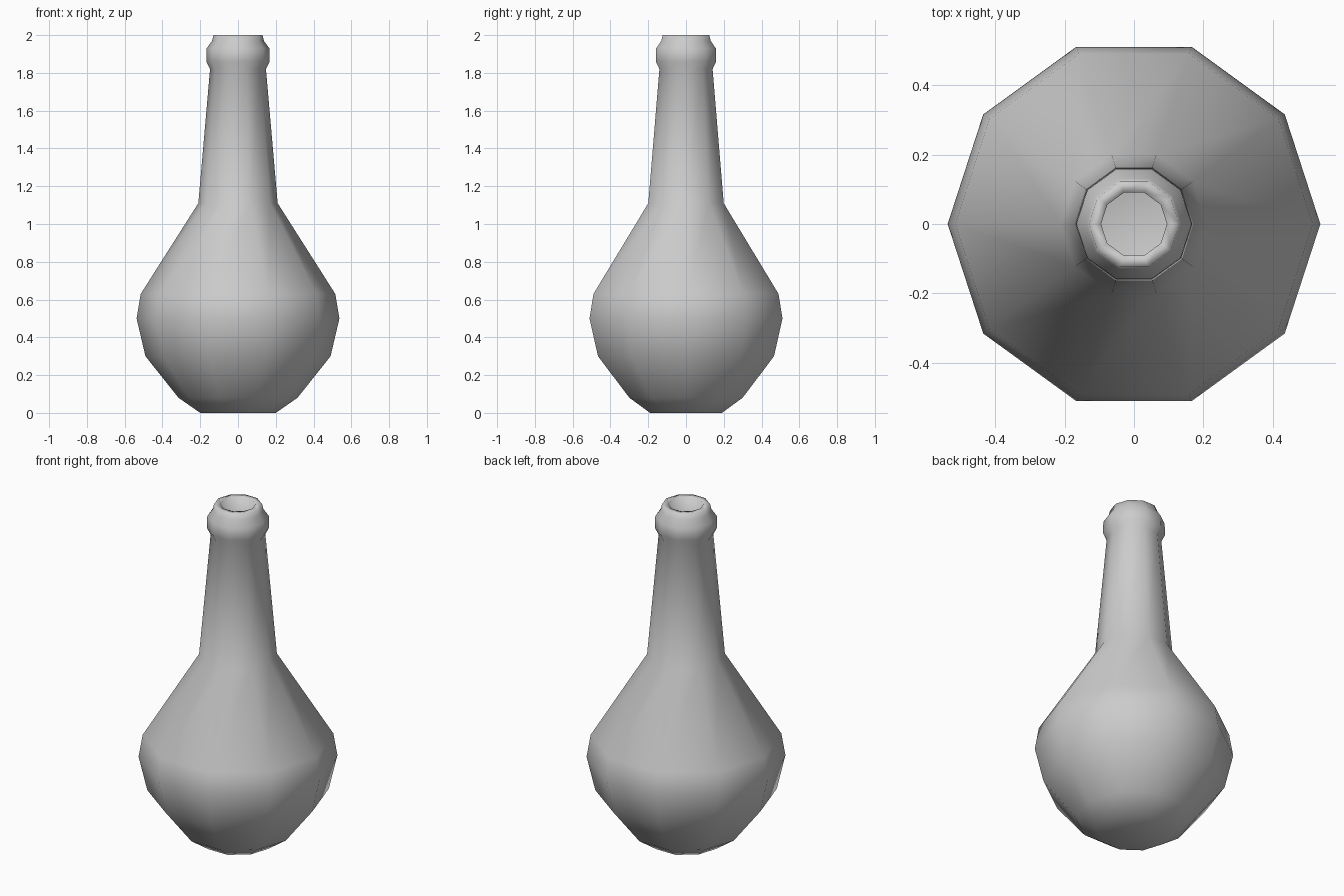
import bpy, bmesh, math

if "Cube" in bpy.data.objects:
    bpy.data.objects.remove(bpy.data.objects["Cube"])

SIDES = 10

glass = bpy.data.materials.new("plain_grey")
glass.diffuse_color = (0.6, 0.6, 0.6, 1)
glass.use_nodes = True
glass.node_tree.nodes["Principled BSDF"].inputs["Base Color"].default_value = glass.diffuse_color

# Radius and height: outside from the base up, over the rim, then down the inside
profile = [
    (0.20, 0.0), (0.315, 0.08), (0.49, 0.30), (0.537, 0.50), (0.515, 0.63),
    (0.21, 1.11), (0.148, 1.82), (0.168, 1.86), (0.166, 1.93), (0.137, 1.97),
    (0.13, 2.0), (0.095, 2.0),
    (0.108, 1.82), (0.172, 1.10), (0.475, 0.62), (0.498, 0.50),
    (0.455, 0.32), (0.295, 0.11), (0.19, 0.04),
]

bm = bmesh.new()
rings = []
for r, z in profile:
    rings.append([bm.verts.new((r * math.cos(math.tau * i / SIDES),
                                r * math.sin(math.tau * i / SIDES), z))
                  for i in range(SIDES)])

# Walls
for low, high in zip(rings, rings[1:]):
    for i in range(SIDES):
        j = (i + 1) % SIDES
        bm.faces.new((low[i], low[j], high[j], high[i]))

# Base underneath and floor inside
bm.faces.new(rings[0][::-1])
bm.faces.new(rings[-1])
for face in bm.faces:
    face.smooth = True

mesh = bpy.data.meshes.new("bottle")
bm.to_mesh(mesh)
bm.free()
mesh.materials.append(glass)
bottle = bpy.data.objects.new("bottle", mesh)
bpy.context.collection.objects.link(bottle)
